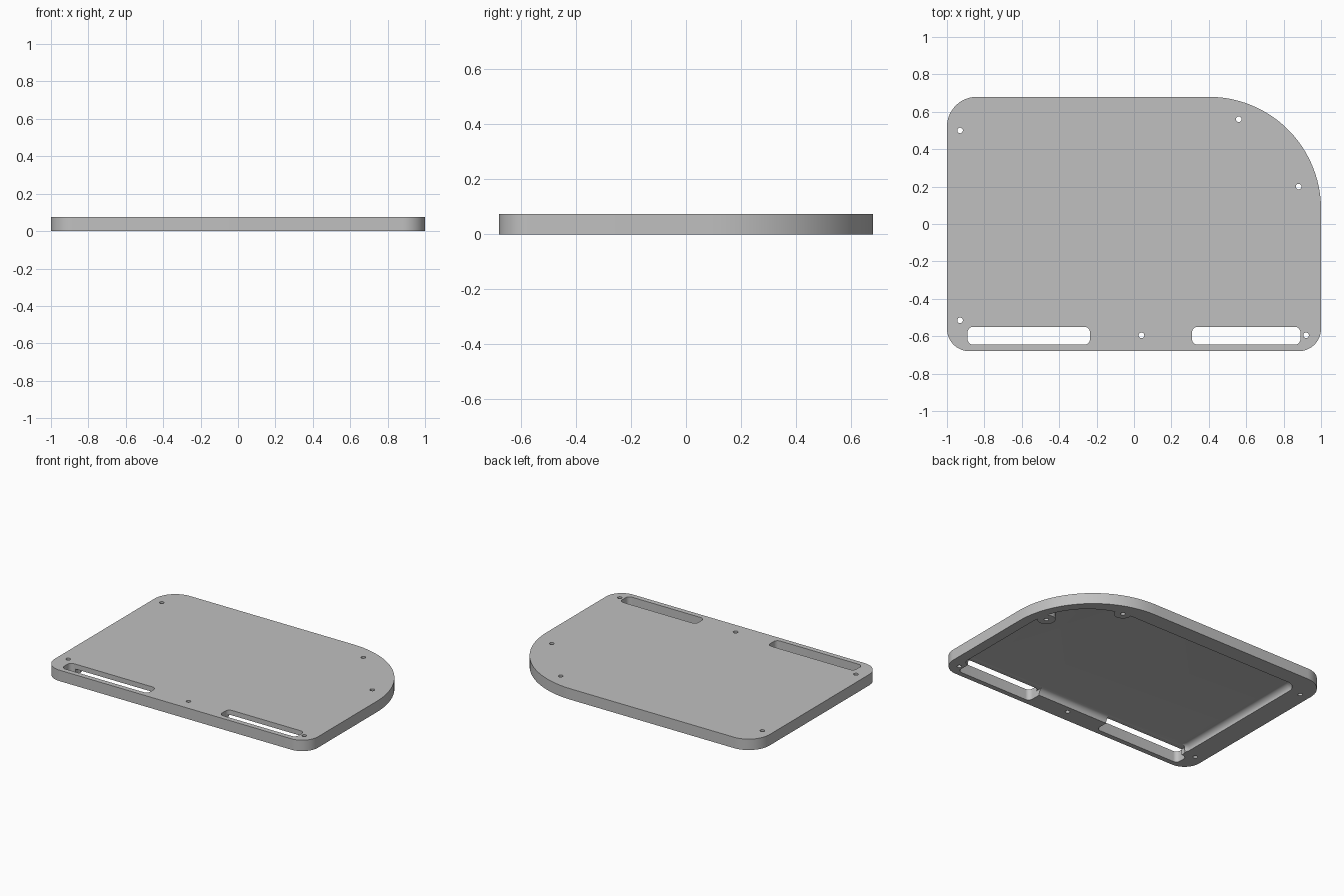
import bpy, bmesh
from math import cos, sin, pi
from mathutils import Vector

if "Cube" in bpy.data.objects:
    bpy.data.objects.remove(bpy.data.objects["Cube"])

HEIGHT = 0.075
CEILING = 0.042

gray = bpy.data.materials.new("light gray")
gray.use_nodes = True
color = (0.53, 0.53, 0.53, 1)
gray.diffuse_color = color
gray.node_tree.nodes["Principled BSDF"].inputs["Base Color"].default_value = color


def rounded_outline(x0, x1, y0, y1, radii, inset=0.0, steps=24):
    """Rounded rectangle; radii run back right, back left, front left, front right."""
    corners = [(x1, y1, -1, -1), (x0, y1, 1, -1), (x0, y0, 1, 1), (x1, y0, -1, 1)]
    points = []
    for i, ((cx, cy, sx, sy), r) in enumerate(zip(corners, radii)):
        for k in range(steps + 1):
            a = (i + k / steps) * pi / 2
            points.append((cx + sx * r + (r - inset) * cos(a),
                           cy + sy * r + (r - inset) * sin(a)))
    return points


def loft(name, layers):
    """Solid through a stack of (outline, z) layers."""
    bm = bmesh.new()
    rings = [[bm.verts.new((x, y, z)) for x, y in outline] for outline, z in layers]
    n = len(rings[0])
    for low, high in zip(rings, rings[1:]):
        for i in range(n):
            j = (i + 1) % n
            bm.faces.new((low[i], low[j], high[j], high[i]))
    bm.faces.new(rings[0][::-1])
    bm.faces.new(rings[-1])
    mesh = bpy.data.meshes.new(name)
    bm.to_mesh(mesh)
    bm.free()
    obj = bpy.data.objects.new(name, mesh)
    bpy.context.collection.objects.link(obj)
    return obj


def cylinder(name, center, r, z0, z1, steps=24):
    ring = [(center[0] + r * cos(2 * pi * k / steps),
             center[1] + r * sin(2 * pi * k / steps)) for k in range(steps)]
    return loft(name, [(ring, z0), (ring, z1)])


def cut(target, cutter):
    """Subtract the cutter from the target, then discard the cutter."""
    cutter.hide_render = True
    mod = target.modifiers.new("cut", "BOOLEAN")
    mod.operation, mod.solver, mod.object = "DIFFERENCE", "EXACT", cutter
    bpy.context.view_layer.objects.active = target
    bpy.ops.object.modifier_apply(modifier=mod.name)
    bpy.data.objects.remove(cutter)


# Plate with one large rounded corner
outline = rounded_outline(-1, 1, -0.68, 0.68, (0.6, 0.16, 0.12, 0.12))
plate = loft("cover_plate", [(outline, 0), (outline, HEIGHT)])

# Underside recess with a rounded ceiling edge, leaving two screw bosses
boss_holes = [(0.56, 0.56), (0.88, 0.2)]
fillet = 0.038
layers = [(0, -0.05), (0, CEILING - fillet)]
for k in range(1, 9):
    a = k / 8 * pi / 2
    layers.append((fillet * (1 - cos(a)), CEILING - fillet * (1 - sin(a))))
recess = loft("recess_cutter", [
    (rounded_outline(-0.85, 0.93, -0.55, 0.57, (0.45, 0.08, 0.08, 0.05), inset), z)
    for inset, z in layers])
for p in boss_holes:
    cut(recess, cylinder("boss_cutter", p, 0.057, -0.1, 0.1))
cut(plate, recess)

# Two long slots, opening into the recess below the top skin
for x0, x1 in [(-0.89, -0.235), (0.31, 0.89)]:
    slot = rounded_outline(x0, x1, -0.645, -0.55, [0.03] * 4, steps=8)
    cut(plate, loft("slot_cutter", [(slot, -0.05), (slot, 0.2)]))
    passage = rounded_outline(max(x0, -0.849), x1, -0.644, -0.5, [0.031] * 4, steps=8)
    cut(plate, loft("passage_cutter", [(passage, -0.05), (passage, CEILING - 0.001)]))

# Screw holes
for p in boss_holes + [(-0.93, 0.5), (-0.93, -0.515), (0.04, -0.595), (0.92, -0.595)]:
    cut(plate, cylinder("hole_cutter", p, 0.015, -0.1, 0.2))

# Finish
plate.data.materials.clear()
plate.data.materials.append(gray)
for face in plate.data.polygons:
    face.material_index = 0
bpy.ops.object.select_all(action="DESELECT")
plate.select_set(True)
bpy.context.view_layer.objects.active = plate
bpy.ops.object.shade_smooth_by_angle(angle=pi / 6)
